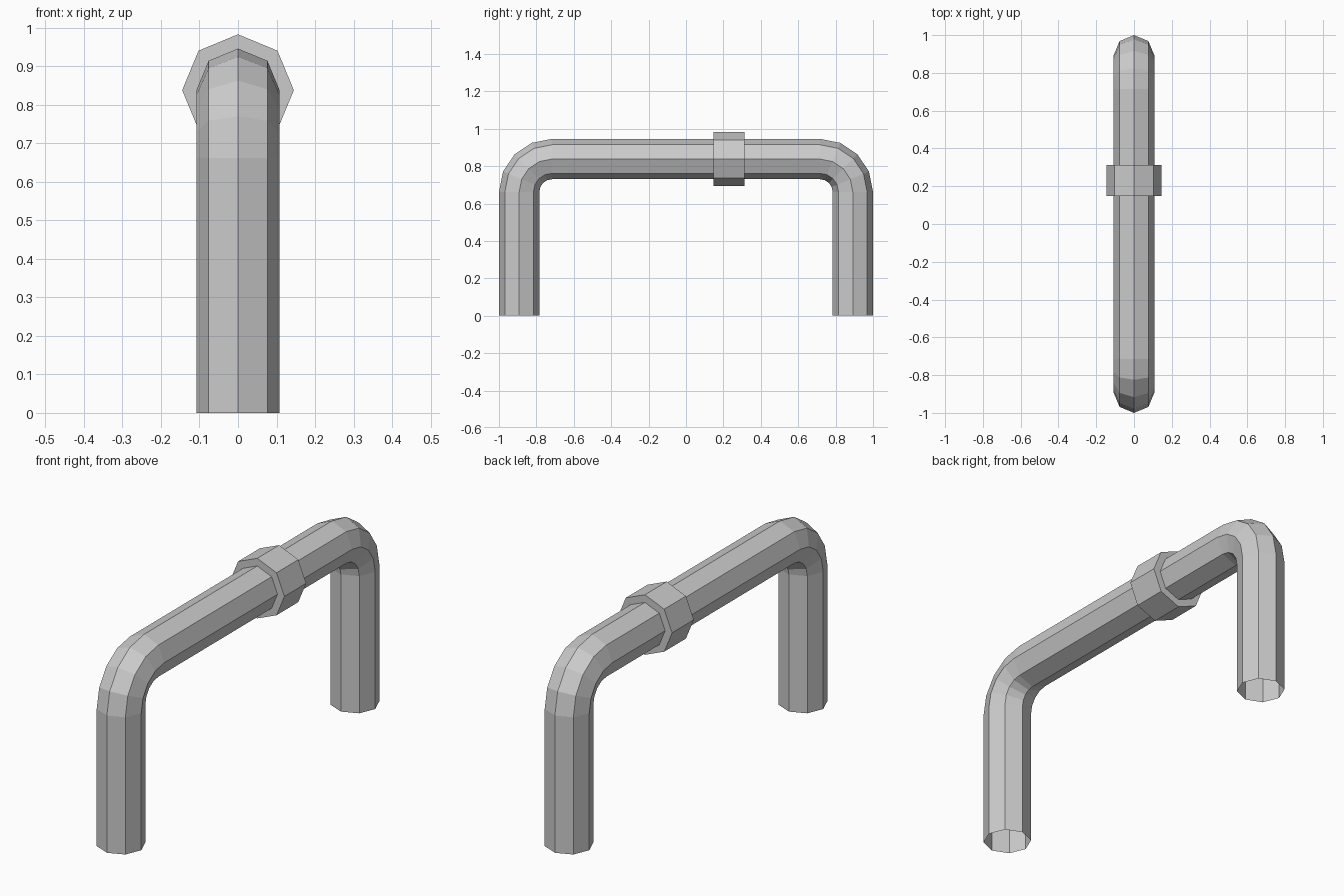
import bpy, bmesh
from math import sin, cos, pi

if "Cube" in bpy.data.objects:
    bpy.data.objects.remove(bpy.data.objects["Cube"])

SIDES = 8
R = 0.108               # pipe radius
LEG_Y, TOP_Z = 0.892, 0.838
BEND = 0.176            # bend radius of the centre line


def loft(name, rings, closed=False):
    """Skin a list of rings; closed joins the last ring to the first."""
    bm = bmesh.new()
    loops = [[bm.verts.new(p) for p in ring] for ring in rings]
    pairs = list(zip(loops, loops[1:]))
    if closed:
        pairs.append((loops[-1], loops[0]))
    for a, b in pairs:
        for i in range(SIDES):
            j = (i + 1) % SIDES
            bm.faces.new((a[i], a[j], b[j], b[i]))
    bmesh.ops.recalc_face_normals(bm, faces=bm.faces)
    mesh = bpy.data.meshes.new(name)
    bm.to_mesh(mesh)
    bm.free()
    obj = bpy.data.objects.new(name, mesh)
    bpy.context.collection.objects.link(obj)
    return obj


def ring(y, z, angle, radius):
    """Octagon whose outward corner points at angle in the YZ plane."""
    pts = []
    for i in range(SIDES):
        t = 2 * pi * i / SIDES
        d = radius * cos(t)
        pts.append((radius * sin(t), y + d * cos(angle), z + d * sin(angle)))
    return pts


# Bent pipe with open ends: leg, bend, crossbar, bend, leg
rings = [ring(LEG_Y, 0, 0, R)]
for side in (1, -1):
    for k in range(5):
        a = pi / 8 * k + (0 if side == 1 else pi / 2)
        rings.append(ring(side * (LEG_Y - BEND) + BEND * cos(a),
                          TOP_Z - BEND + BEND * sin(a), a, R))
rings.append(ring(-LEG_Y, 0, pi, R))
loft("bent_pipe", rings)

# Collar around the crossbar, off centre
profile = [(0.147, R), (0.147, 0.145), (0.313, 0.145), (0.313, R)]
loft("collar", [ring(y, TOP_Z, pi / 2, r) for y, r in profile])
